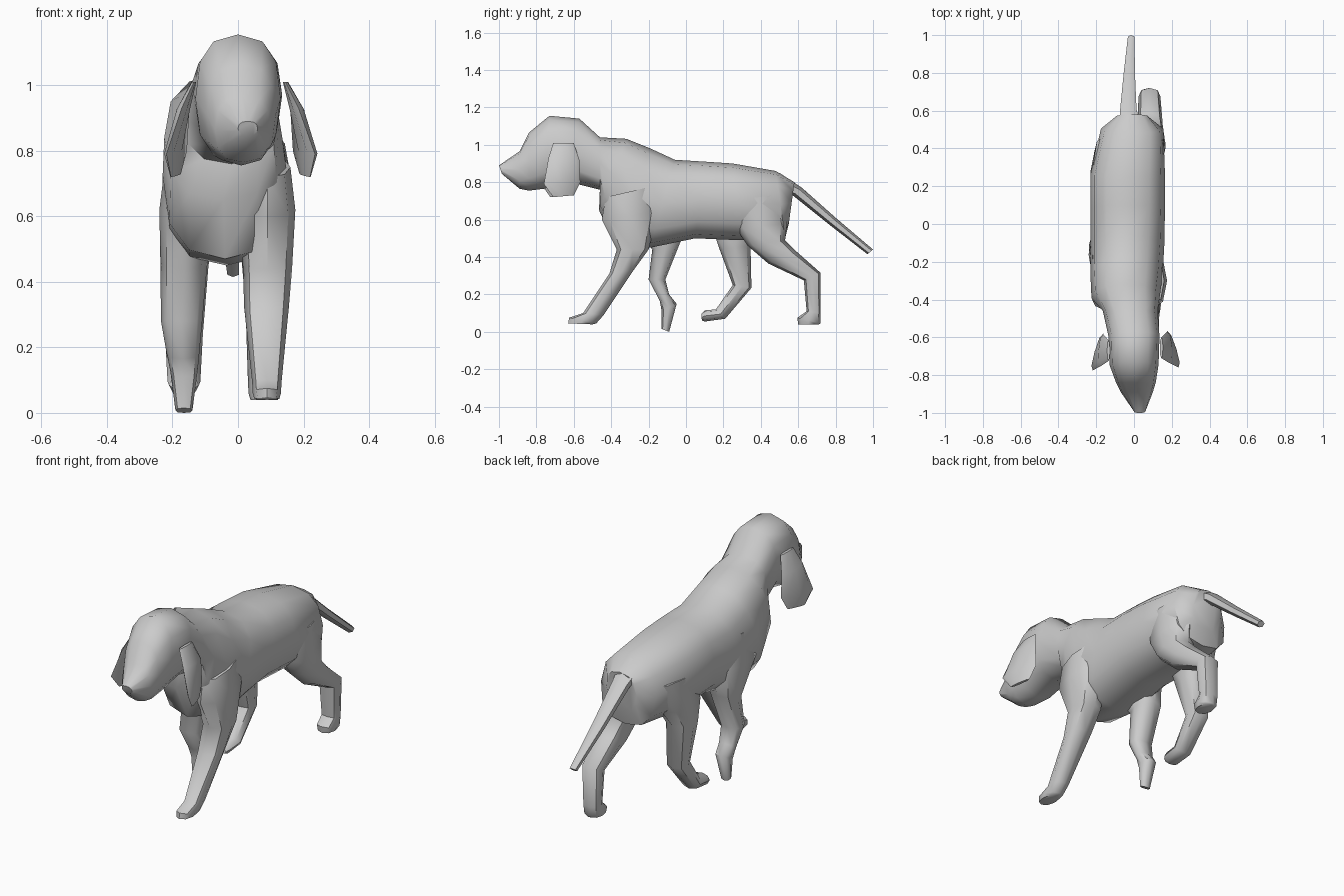
import bpy, bmesh, math


def spow(v, p):
    return math.copysign(abs(v) ** p, v)


def loft(name, rings, sides=8, power=0.85, angle=50):
    """Skin rings given as (y1, z1, y2, z2, centre x, half width, skew):
    each ring spans two side-profile points and is half width wide in x."""
    bm = bmesh.new()
    loops = []
    for y1, z1, y2, z2, cx, hw, *skew in rings:
        k = skew[0] if skew else 0
        loop = []
        for i in range(sides):
            t = 2 * math.pi * i / sides
            c, s = spow(math.cos(t), power), spow(math.sin(t), power)
            loop.append(bm.verts.new((cx + hw * s + k * c,
                                      (y1 + y2) / 2 + c * (y1 - y2) / 2,
                                      (z1 + z2) / 2 + c * (z1 - z2) / 2)))
        loops.append(loop)
    for a, b in zip(loops, loops[1:]):
        for i in range(sides):
            j = (i + 1) % sides
            bm.faces.new((a[i], a[j], b[j], b[i]))
    bm.faces.new(loops[0])
    bm.faces.new(loops[-1])
    bmesh.ops.recalc_face_normals(bm, faces=bm.faces)
    mesh = bpy.data.meshes.new(name)
    bm.to_mesh(mesh)
    bm.free()
    ob = bpy.data.objects.new(name, mesh)
    bpy.context.collection.objects.link(ob)
    bpy.ops.object.select_all(action='DESELECT')
    bpy.context.view_layer.objects.active = ob
    ob.select_set(True)
    bpy.ops.object.shade_smooth_by_angle(angle=math.radians(angle))
    return ob


# Head, neck and torso in one skin
loft("body", [
    (-1.0, 0.89, -0.985, 0.845, 0.03, 0.03),
    (-0.89, 0.965, -0.89, 0.765, 0.015, 0.085),
    (-0.84, 1.065, -0.84, 0.755, 0.01, 0.105),
    (-0.73, 1.155, -0.76, 0.765, 0.0, 0.13),
    (-0.57, 1.14, -0.62, 0.80, 0.0, 0.135),
    (-0.46, 1.04, -0.46, 0.76, -0.02, 0.145),
    (-0.32, 1.032, -0.465, 0.65, -0.045, 0.18),
    (-0.19, 0.98, -0.38, 0.47, -0.04, 0.19),
    (-0.06, 0.92, -0.19, 0.45, -0.035, 0.195),
    (0.10, 0.91, 0.05, 0.50, -0.033, 0.197),
    (0.25, 0.90, 0.28, 0.49, -0.033, 0.197),
    (0.48, 0.86, 0.53, 0.50, -0.01, 0.165),
    (0.58, 0.80, 0.55, 0.58, -0.01, 0.09),
], sides=12, power=0.8)

# Tail
loft("tail", [
    (0.50, 0.85, 0.50, 0.72, -0.02, 0.07),
    (0.62, 0.77, 0.57, 0.73, -0.03, 0.05),
    (0.80, 0.61, 0.77, 0.57, -0.025, 0.035),
    (1.0, 0.44, 0.97, 0.415, -0.015, 0.02),
], sides=6, power=1)

# Ears: thin flaps turned outward at the front
for name, sx, dy in (("right_ear", 1, 0), ("left_ear", -0.93, -0.015)):
    loft(name, [
        (-0.71 + dy, 1.01, -0.60 + dy, 1.01, 0.145 * sx, 0.008 * sx),
        (-0.735 + dy, 0.93, -0.57 + dy, 0.92, 0.18 * sx, 0.022 * sx, 0.005 * sx),
        (-0.76 + dy, 0.79, -0.565 + dy, 0.80, 0.205 * sx, 0.02 * sx, 0.03 * sx),
        (-0.71 + dy, 0.72, -0.60 + dy, 0.73, 0.205 * sx, 0.008 * sx, 0.015 * sx),
    ])

# Right front leg reaching forward
loft("right_front_leg", [
    (-0.43, 0.72, -0.17, 0.78, 0.09, 0.07),
    (-0.45, 0.60, -0.15, 0.64, 0.09, 0.085),
    (-0.37, 0.44, -0.20, 0.44, 0.09, 0.075),
    (-0.41, 0.31, -0.28, 0.33, 0.087, 0.068),
    (-0.55, 0.10, -0.44, 0.09, 0.088, 0.045),
    (-0.625, 0.075, -0.48, 0.045, 0.088, 0.043),
    (-0.63, 0.045, -0.50, 0.04, 0.088, 0.038),
])

# Left front leg lifted
loft("left_front_leg", [
    (-0.33, 0.78, -0.02, 0.78, -0.15, 0.07),
    (-0.33, 0.62, 0.0, 0.62, -0.155, 0.085),
    (-0.18, 0.44, -0.03, 0.48, -0.165, 0.072),
    (-0.20, 0.28, -0.11, 0.28, -0.172, 0.063),
    (-0.14, 0.165, -0.09, 0.20, -0.168, 0.05),
    (-0.13, 0.11, -0.05, 0.15, -0.165, 0.042),
    (-0.13, 0.015, -0.09, 0.0, -0.165, 0.026),
])

# Right hind leg pushing back
loft("right_hind_leg", [
    (0.24, 0.70, 0.54, 0.74, 0.08, 0.08),
    (0.27, 0.55, 0.54, 0.58, 0.085, 0.082),
    (0.33, 0.46, 0.53, 0.49, 0.088, 0.078),
    (0.44, 0.365, 0.59, 0.43, 0.085, 0.068),
    (0.63, 0.275, 0.72, 0.315, 0.082, 0.058),
    (0.645, 0.11, 0.72, 0.10, 0.08, 0.05),
    (0.595, 0.075, 0.72, 0.045, 0.08, 0.048),
    (0.60, 0.04, 0.71, 0.04, 0.08, 0.042),
])

# Left hind leg swinging forward
loft("left_hind_leg", [
    (0.16, 0.72, 0.48, 0.72, -0.14, 0.075),
    (0.14, 0.56, 0.42, 0.56, -0.15, 0.08),
    (0.18, 0.44, 0.345, 0.46, -0.16, 0.07),
    (0.25, 0.25, 0.35, 0.235, -0.165, 0.058),
    (0.16, 0.12, 0.21, 0.07, -0.165, 0.05),
    (0.10, 0.115, 0.10, 0.055, -0.165, 0.046),
    (0.082, 0.095, 0.085, 0.06, -0.165, 0.035),
])
